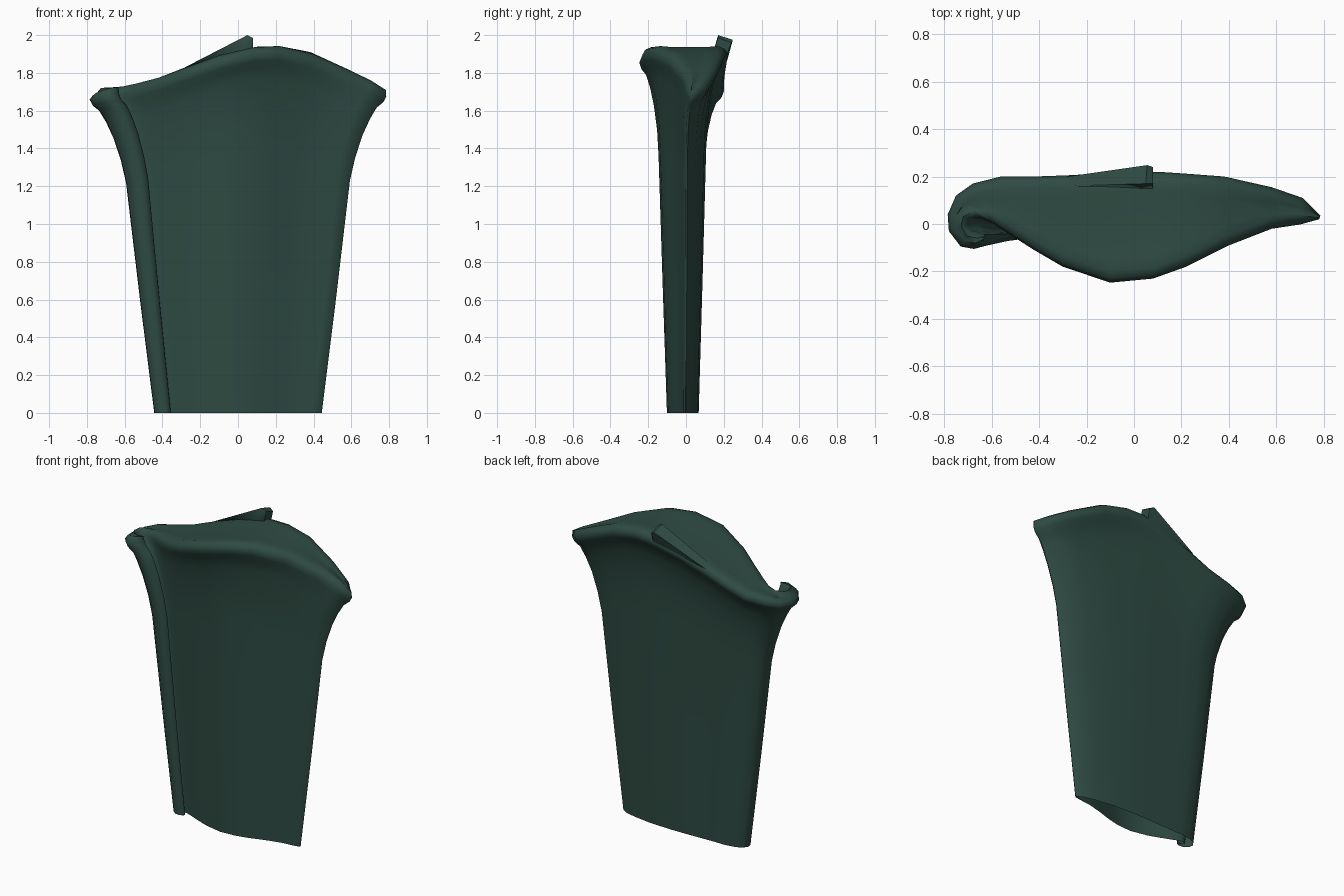
import bpy, bmesh, math
from mathutils import Vector

if "Cube" in bpy.data.objects:
    bpy.data.objects.remove(bpy.data.objects["Cube"])

green = bpy.data.materials.new("dark teal green")
green.diffuse_color = (0.028, 0.070, 0.056, 1)
green.use_nodes = True
green.node_tree.nodes["Principled BSDF"].inputs["Base Color"].default_value = green.diffuse_color


def lookup(table, v):
    # piecewise linear interpolation
    if v <= table[0][0]:
        return table[0][1]
    for (a, p), (b, q) in zip(table, table[1:]):
        if v <= b:
            return p + (q - p) * (v - a) / (b - a)
    return table[-1][1]


def finish(bm, name, angle):
    bmesh.ops.recalc_face_normals(bm, faces=bm.faces)
    me = bpy.data.meshes.new(name)
    bm.to_mesh(me)
    bm.free()
    me.materials.append(green)
    ob = bpy.data.objects.new(name, me)
    bpy.context.collection.objects.link(ob)
    bpy.ops.object.select_all(action='DESELECT')
    ob.select_set(True)
    bpy.context.view_layer.objects.active = ob
    bpy.ops.object.shade_smooth_by_angle(angle=math.radians(angle))


# Plan outline at the rim: back side and matching front side, curl tip to right edge
back = [(-.635, -.075), (-.675, -.105), (-.73, -.095), (-.78, -.03), (-.785, .04),
        (-.75, .12), (-.68, .17), (-.56, .2), (-.42, .2), (-.28, .205), (-.1, .215),
        (.1, .22), (.22, .212), (.38, .2), (.58, .155), (.71, .11), (.785, .035)]
front = [(-.63, -.045), (-.655, -.035), (-.69, -.025), (-.70, 0), (-.685, .025),
         (-.64, .025), (-.59, 0), (-.53, -.04), (-.42, -.11), (-.3, -.18), (-.1, -.247),
         (.08, -.23), (.22, -.18), (.4, -.09), (.58, -.02), (.70, -.002), (.78, .02)]
rim_height = [(-.79, 1.69), (-.7, 1.72), (-.6, 1.725), (-.4, 1.78), (-.2, 1.86), (0, 1.925),
              (.15, 1.945), (.22, 1.942), (.38, 1.91), (.58, 1.82), (.7, 1.76), (.78, 1.71)]
# height fraction, x scale, y scale
levels = [(0, .565, .36), (.35, .66, .45), (.72, .755, .54), (.79, .79, .57),
          (.86, .84, .64), (.91, .89, .73), (.945, .935, .83), (.962, .98, .95),
          (.98, 1, 1)]

# Blade-shaped sheath with a curled left edge and flared rim
bm = bmesh.new()
loop = back + front[::-1]
opposite = front + back[::-1]
n = len(loop)
rings = []
for t, sx, sy in levels:
    rings.append([bm.verts.new((x * sx, y * sy - .012 * min(1, (1 - sy) * 3),
                                t * lookup(rim_height, x))) for x, y in loop])
# rounded lip, pulled towards the opposite side
for depth, drop in ((.015, .012), (.045, 0), (.09, .004)):
    ring = []
    for p, q in zip(loop, opposite):
        a, b = Vector(p), Vector(q)
        d = b - a
        c = a + d * min(.35, depth / max(d.length, .001))
        ring.append(bm.verts.new((c.x, c.y, lookup(rim_height, p[0]) - drop)))
    rings.append(ring)
for lo, hi in zip(rings, rings[1:]):
    for i in range(n):
        j = (i + 1) % n
        bm.faces.new((lo[i], lo[j], hi[j], hi[i]))
# arched top surface between the two sides
top = rings[-1]
for i in range(n // 2 - 1):
    bm.faces.new((top[i], top[i + 1], top[n - 2 - i], top[n - 1 - i]))
finish(bm, "sheath_body", 70)

# Small overlapping flap rising from the back rim
bm = bmesh.new()
for co in [(.05, .17, 2.0), (.08, .17, 1.985), (.055, .248, 1.975), (.08, .24, 1.96),
           (.08, .15, 1.93), (.08, .215, 1.89), (-.1, .17, 1.91), (-.1, .222, 1.88),
           (-.28, .16, 1.83), (-.28, .2, 1.81), (.03, .15, 1.92), (-.05, .2, 1.86)]:
    bm.verts.new(co)
res = bmesh.ops.convex_hull(bm, input=bm.verts)
bmesh.ops.delete(bm, geom=[v for v in bm.verts if not v.link_faces], context='VERTS')
finish(bm, "rim_flap", 40)
